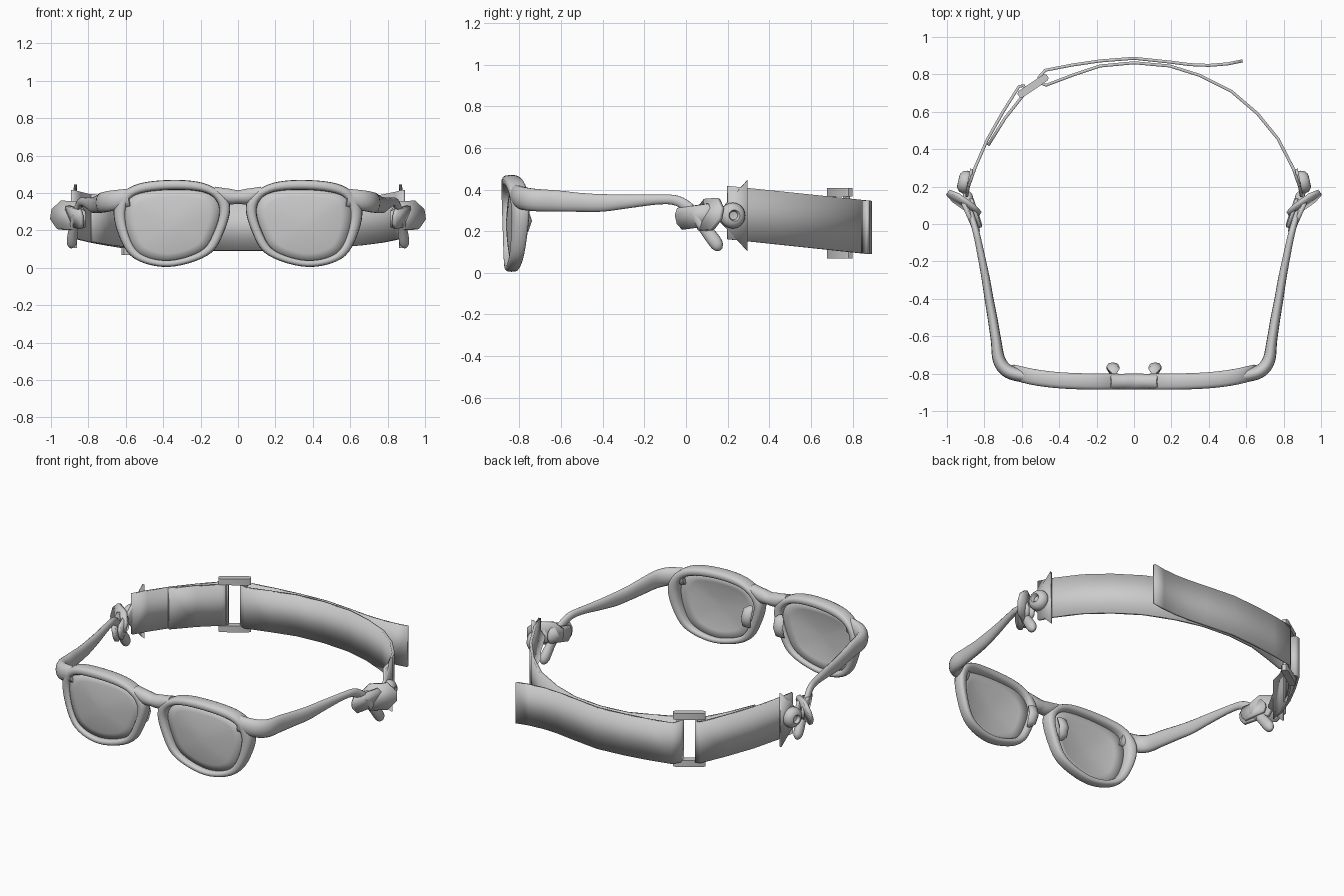
import bpy, bmesh, math
from mathutils import Vector

if "Cube" in bpy.data.objects:
    bpy.data.objects.remove(bpy.data.objects["Cube"])

grey = bpy.data.materials.new("neutral grey")
grey.diffuse_color = (0.6, 0.6, 0.6, 1)
grey.use_nodes = True
grey.node_tree.nodes["Principled BSDF"].inputs["Base Color"].default_value = grey.diffuse_color


def make(name, verts, faces, angle=40, thick=0, mirror=False):
    me = bpy.data.meshes.new(name)
    me.from_pydata([tuple(v) for v in verts], [], faces)
    bm = bmesh.new()
    bm.from_mesh(me)
    bmesh.ops.recalc_face_normals(bm, faces=bm.faces)
    bm.to_mesh(me)
    bm.free()
    ob = bpy.data.objects.new(name, me)
    bpy.context.collection.objects.link(ob)
    me.materials.append(grey)
    bpy.context.view_layer.objects.active = ob
    ob.select_set(True)
    bpy.ops.object.shade_smooth_by_angle(angle=math.radians(angle))
    ob.select_set(False)
    if thick:
        m = ob.modifiers.new("thickness", "SOLIDIFY")
        m.thickness, m.offset = thick, 0
    if mirror:
        m = ob.modifiers.new("mirror", "MIRROR")
        m.use_mirror_merge = False
    return ob


def smooth(pts, n, closed=False):
    """Catmull-Rom curve through points of any dimension."""
    out, c = [], len(pts)
    for i in range(c if closed else c - 1):
        get = lambda k: Vector(pts[k % c] if closed else pts[max(0, min(c - 1, k))])
        a, b, d, e = get(i - 1), get(i), get(i + 1), get(i + 2)
        for s in range(n):
            t = s / n
            out.append(0.5 * (2 * b + (d - a) * t + (2 * a - 5 * b + 4 * d - e) * t * t
                              + (3 * b - a - 3 * d + e) * t ** 3))
    if not closed:
        out.append(Vector(pts[-1]))
    return out


def skin(rows, loop=False, caps=True):
    """Quads between closed cross-sections."""
    n, r = len(rows[0]), len(rows)
    faces = [(i * n + j, i * n + (j + 1) % n, (i + 1) % r * n + (j + 1) % n, (i + 1) % r * n + j)
             for i in range(r if loop else r - 1) for j in range(n)]
    if caps and not loop:
        faces += [tuple(range(n)), tuple(range((r - 1) * n, r * n))]
    return [v for row in rows for v in row], faces


def tube(name, stations, n=14, sub=5):
    """Elliptical sweep; stations are x, y, z, half width, half height."""
    st = [(Vector(p[:3]), p[3], p[4]) for p in
          [tuple(q) for q in (smooth5(stations, sub))]]
    rows = []
    for i, (c, w, h) in enumerate(st):
        t = (st[min(i + 1, len(st) - 1)][0] - st[max(i - 1, 0)][0]).normalized()
        side = t.cross(Vector((0, 0, 1))).normalized()
        up = side.cross(t)
        rows.append([c + side * w * math.cos(a) + up * h * math.sin(a)
                     for a in (2 * math.pi * k / n for k in range(n))])
    return make(name, *skin(rows), angle=50, mirror=True)


def smooth5(stations, sub):
    pos = smooth([s[:3] for s in stations], sub)
    size = smooth([s[3:] for s in stations], sub)
    return [tuple(p) + tuple(s) for p, s in zip(pos, size)]


def wrap(x):
    return 0.05 * (abs(x) / 0.64) ** 4


# Rims: rounded section swept between the opening and the outer outline
inner = smooth([(.10, .32), (.17, .40), (.36, .417), (.545, .39), (.60, .31), (.585, .18),
                (.52, .075), (.37, .04), (.20, .09), (.13, .19)], 6, True)
outer = smooth([(.045, .345), (.16, .445), (.35, .47), (.56, .44), (.66, .33), (.64, .18),
                (.555, .05), (.37, .005), (.165, .065), (.08, .18)], 6, True)
rows = []
for a, b in zip(inner, outer):
    row = []
    for k in range(14):
        ang = 2 * math.pi * k / 14
        c, s = math.cos(ang), math.sin(ang)
        p = a.lerp(b, 0.5 - 0.5 * math.copysign(abs(c) ** .8, c))
        depth = 0.031 + 0.013 * min(1, max(0, p.y / 0.4))
        row.append(Vector((p.x, -.843 + wrap(p.x) + depth * math.copysign(abs(s) ** .7, s), p.y)))
    rows.append(row)
make("rim", *skin(rows, loop=True), angle=60, mirror=True)

# Lenses: gently domed discs inside the rims
mid = Vector((.355, .23))
n, rings = len(inner), (1.04, .8, .55, .3)
verts = [(mid.x, -.86, mid.y)]
for f in rings:
    for p in inner:
        q = mid + (p - mid) * f
        verts.append((q.x, -.86 + .022 * f * f + .5 * wrap(q.x), q.y))
faces = [(1 + r * n + j, 1 + r * n + (j + 1) % n, 1 + (r + 1) * n + (j + 1) % n, 1 + (r + 1) * n + j)
         for r in range(3) for j in range(n)]
faces += [(0, 1 + 3 * n + j, 1 + 3 * n + (j + 1) % n) for j in range(n)]
make("lens", verts, faces, thick=.01, mirror=True)

# Bridge between the rims
tube("bridge", [(-.005, -.843, .378, .043, .036), (.06, -.843, .384, .042, .042),
                (.13, -.843, .415, .036, .022)])

# Nose pads behind the bridge
rows = [[Vector((.105 + .004 * i + r * math.cos(a), -.805 + .045 * math.sin(b), .25 + .07 * math.cos(b)))
         + Vector((0, r * .6 * math.sin(a), 0)) for a in (math.tau * k / 8 for k in range(8))]
        for i, (b, r) in enumerate([(.15, .012), (.7, .032), (1.57, .034), (2.4, .03), (3, .012)])]
make("nose_pad", *skin(rows), angle=50, mirror=True)

# Temples with drooping rounded tips
tube("temple", [(.58, -.815, .375, .034, .05), (.67, -.79, .36, .036, .055), (.72, -.73, .35, .034, .055),
                (.738, -.62, .345, .028, .052), (.757, -.5, .338, .026, .046), (.775, -.4, .336, .024, .043),
                (.795, -.28, .343, .022, .034), (.825, -.13, .352, .019, .024), (.845, -.04, .345, .018, .025),
                (.865, .03, .295, .018, .028), (.88, .09, .215, .022, .03), (.887, .135, .155, .028, .033),
                (.89, .155, .125, .023, .027), (.891, .166, .11, .008, .01)])


def plate(name, pts, thick):
    return make(name, pts, [tuple(range(len(pts)))], angle=30, thick=thick, mirror=True)


# Clip loops gripping the temple tips
def leaf(name, centre, along, across, ratio, thick):
    c, u, v = Vector(centre), Vector(along), Vector(across)
    plate(name, [c + u * x + v * z for x, z in
                 [(1, .35), (ratio, 1), (-ratio, 1), (-1, .4), (-1, -.4), (-ratio, -1), (ratio, -1), (1, -.35)]],
          thick)


leaf("clip_tab", (.91, .11, .28), (.085, .06, .005), (-.012, .015, .075), .5, .022)
leaf("clip_band", (.875, .045, .27), (.04, .09, .012), (.004, -.012, .052), .8, .022)
leaf("clip_inner_band", (.845, .06, .27), (.025, .075, .012), (.0, -.01, .045), .8, .018)

# Triangular strap ends
plate("strap_end", [(.895, .145, .265), (.895, .145, .28), (.868, .295, .445), (.868, .295, .105)], .016)

# Round buttons with a dished centre, turned about the outward axis
out = Vector((.97, .22, 0)).normalized()
side = Vector((-out.y, out.x, 0))
rows = [[Vector((.885, .22, .275)) + out * h + (side * math.cos(a) + Vector((0, 0, math.sin(a)))) * r
         for a in (math.tau * k / 24 for k in range(24))]
        for r, h in [(.045, -.012), (.06, .005), (.062, .02), (.055, .04), (.04, .053), (.027, .056),
                     (.023, .052), (.02, .035), (.008, .033)]]
make("button", *skin(rows), angle=50, mirror=True)


# Strap: upright ribbons that slope down toward the back
def ribbon(name, path, thick=.016):
    zc = lambda y: .28 - (y - .29) * .105
    verts = [(x, y, zc(y) + s * .128) for x, y in path for s in (-1, 1)]
    faces = [(2 * i, 2 * i + 2, 2 * i + 3, 2 * i + 1) for i in range(len(path) - 1)]
    make(name, verts, faces, angle=35, thick=thick)


ribbon("long_strap", [(.885, .2), (.85, .3), (.77, .455), (.66, .59), (.52, .71), (.35, .795), (.19, .845),
                      (0, .862), (-.18, .845), (-.33, .795), (-.47, .742), (-.505, .755), (-.508, .785),
                      (-.475, .822), (-.33, .85), (-.18, .872), (0, .886), (.19, .866), (.3, .852),
                      (.4, .848), (.5, .856), (.58, .872)])
ribbon("short_strap", [(-.885, .2), (-.85, .3), (-.785, .45), (-.7, .6), (-.615, .735), (-.59, .74),
                       (-.575, .715), (-.595, .685), (-.69, .565), (-.78, .42)])

# Buckle: slanted rectangular frame, two end bars and two posts
c, u = Vector((-.54, .738, .238)), Vector((.83, .56, 0))
w = Vector((-u.y, u.x, 0))


def block(name, du, dz, hu, hw, hz):
    p = c + u * du + Vector((0, 0, dz))
    rows = [[p + u * a * hu + w * b * hw + Vector((0, 0, z * hz))
             for a, b in ((1, .6), (.85, 1), (-.85, 1), (-1, .6), (-1, -.6), (-.85, -1), (.85, -1), (1, -.6))]
            for z in (-1, 1)]
    make(name, *skin(rows), angle=30)


for s, tag in ((1, "upper"), (-1, "lower")):
    block("buckle_bar_" + tag, 0, s * .149, .093, .02, .02)
for s, tag in ((1, "right"), (-1, "left")):
    block("buckle_post_" + tag, s * .06, 0, .014, .012, .14)
